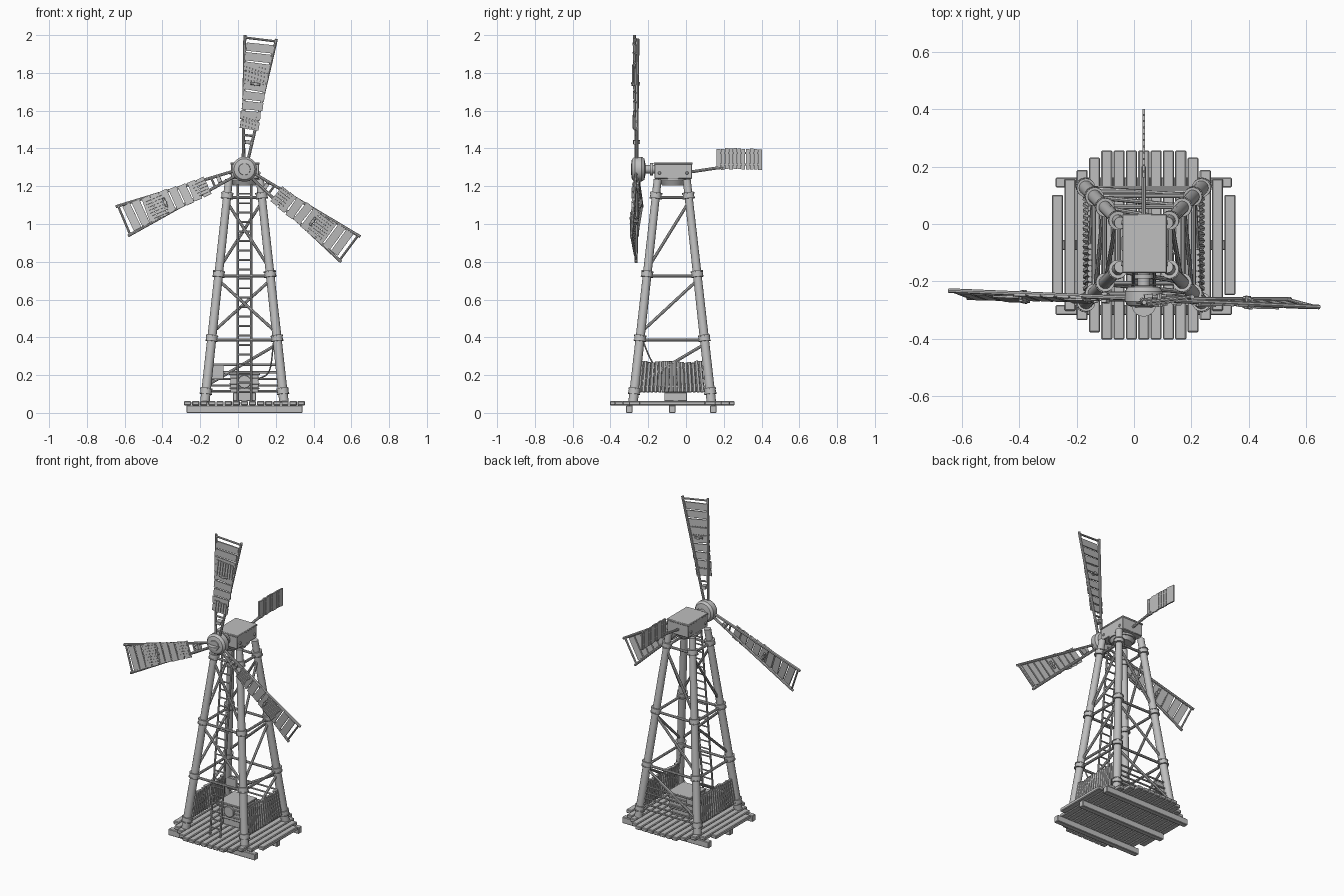
import bpy, bmesh, math, random
from mathutils import Vector, Matrix

random.seed(4)
cube = bpy.data.objects.get("Cube")
if cube:
    bpy.data.objects.remove(cube)

grey = bpy.data.materials.new("weathered grey")
grey.use_nodes = True
grey.diffuse_color = (0.52, 0.52, 0.52, 1)
grey.node_tree.nodes["Principled BSDF"].inputs["Base Color"].default_value = grey.diffuse_color


def rod(bm, a, b, r, sides=8, r2=None):
    a, b = Vector(a), Vector(b)
    d = b - a
    m = Matrix.Translation((a + b) / 2) @ d.to_track_quat("Z", "Y").to_matrix().to_4x4()
    bmesh.ops.create_cone(bm, cap_ends=True, segments=sides, radius1=r,
                          radius2=r if r2 is None else r2, depth=d.length, matrix=m)


def box(bm, center, size, rot=None):
    m = Matrix.Translation(center) @ (rot or Matrix()) @ Matrix.Diagonal((*size, 1))
    bmesh.ops.create_cube(bm, size=1, matrix=m)


def finish(bm, name, bevel=0, smooth=True):
    mesh = bpy.data.meshes.new(name)
    bm.to_mesh(mesh)
    bm.free()
    mesh.materials.append(grey)
    ob = bpy.data.objects.new(name, mesh)
    bpy.context.collection.objects.link(ob)
    if bevel:
        mod = ob.modifiers.new("bevel", "BEVEL")
        mod.width, mod.segments = bevel, 1
    if smooth:
        bpy.ops.object.select_all(action="DESELECT")
        ob.select_set(True)
        bpy.context.view_layer.objects.active = ob
        bpy.ops.object.shade_smooth_by_angle(angle=math.radians(40))
    return ob


CX, CY, Z0, Z1 = 0.034, -0.073, 0.06, 1.235


def corner(sx, sy, z):
    """Point on a tower face; sx and sy of +-1 give the leg axes."""
    t = (z - Z0) / (Z1 - Z0)
    return Vector((CX + sx * (0.209 - 0.127 * t), CY + sy * (0.207 - 0.13 * t), z))


# Deck: joists across, planks front to back, shorter at the sides
bm = bmesh.new()
for y in (-0.3, -0.073, 0.145):
    box(bm, (CX, y, 0.02), (0.615, 0.034, 0.04))
finish(bm, "deck_joists", 0.003, False)
bm = bmesh.new()
halves = [0.33, 0.33, 0.33, 0.33, 0.305, 0.262, 0.23, 0.175]
for i in range(-7, 8):
    box(bm, (CX + i * 0.043, CY, 0.051), (0.039, 2 * halves[abs(i)], 0.023))
finish(bm, "deck_planks", 0.004, False)

# Legs with collars
LEGS = [(-1, -1), (1, -1), (1, 1), (-1, 1)]
LEVELS = [0.115, 0.395, 0.735, 1.15]
bm = bmesh.new()
for s in LEGS:
    rod(bm, corner(*s, Z0), corner(*s, Z1), 0.025, 16, 0.021)
finish(bm, "tower_legs")
bm = bmesh.new()
for s in LEGS:
    for z in LEVELS:
        rod(bm, corner(*s, z - 0.013), corner(*s, z + 0.013), 0.03, 16)
        for dz in (-0.013, 0.013):
            rod(bm, corner(*s, z + dz - 0.003), corner(*s, z + dz + 0.003), 0.033, 16)
finish(bm, "leg_collars")

# Horizontal girts and diagonal braces
bm = bmesh.new()
for z in LEVELS[1:]:
    for i in range(4):
        rod(bm, corner(*LEGS[i], z - 0.01), corner(*LEGS[i - 1], z - 0.01), 0.008)
finish(bm, "horizontal_girts")
bm = bmesh.new()
for k, (lo, hi) in enumerate(zip(LEVELS, LEVELS[1:])):
    lo, hi = lo + 0.03, hi - 0.03
    for sx in (-1, 1):
        rod(bm, corner(sx, -1, lo), corner(sx, 1, hi), 0.008)
    rod(bm, corner(-1, 1, lo), corner(1, 1, hi), 0.008)
    if k:
        rod(bm, corner(1, -1, lo), corner(-1, -1, hi), 0.008)
finish(bm, "diagonal_braces")

# Ladder leaning along the front face
bm = bmesh.new()
lean = lambda x, z: Vector((x, corner(0, -1, z).y, z))
for x in (CX - 0.036, CX + 0.036):
    rod(bm, lean(x, 0.06), lean(x, 1.21), 0.006)
for i in range(22):
    z = 0.11 + i * 0.05
    rod(bm, lean(CX - 0.036, z), lean(CX + 0.036, z), 0.005, 6)
finish(bm, "ladder")

# Picket fences at the sides, horizontal rails at the back
bm = bmesh.new()
for sx in (-1, 1):
    for i in range(17):
        t = -0.86 + i * 1.66 / 16
        h = 0.27 + random.uniform(-0.008, 0.006)
        rod(bm, corner(sx, t, 0.11), corner(sx, t, h), 0.0105, 6)
    for z in (0.14, 0.24):
        rod(bm, corner(sx, -1, z), corner(sx, 1, z), 0.006, 6)
finish(bm, "side_fences")
bm = bmesh.new()
for z in (0.115, 0.145, 0.18, 0.215, 0.255):
    rod(bm, corner(-1, 1, z), corner(1, 1, z), 0.006, 6)
box(bm, (-0.11, 0.1, 0.215), (0.065, 0.015, 0.07))
finish(bm, "back_rails")

# Pump unit on the deck
bm = bmesh.new()
box(bm, (CX, -0.055, 0.085), (0.12, 0.12, 0.045))
box(bm, (CX, -0.055, 0.155), (0.15, 0.15, 0.095))
box(bm, (CX, -0.055, 0.207), (0.165, 0.165, 0.012))
for z in (0.13, 0.155, 0.18):
    box(bm, (CX, -0.055, z), (0.158, 0.158, 0.008))
rod(bm, (CX, -0.145, 0.165), (CX, -0.13, 0.165), 0.035, 16)
finish(bm, "pump_unit", 0.002)

# Hose from a front leg to the pump
curve = bpy.data.curves.new("hose", "CURVE")
curve.dimensions = "3D"
curve.bevel_depth, curve.bevel_resolution = 0.004, 1
sp = curve.splines.new("NURBS")
path = [(0.19, -0.23, 0.39), (0.18, -0.2, 0.3), (0.175, -0.15, 0.21), (0.14, -0.09, 0.19), (0.1, -0.06, 0.18)]
sp.points.add(len(path) - 1)
for p, co in zip(sp.points, path):
    p.co = (*co, 1)
sp.use_endpoint_u = True
curve.materials.append(grey)
bpy.context.collection.objects.link(bpy.data.objects.new("hose", curve))

# Gearbox on a turntable
bm = bmesh.new()
rod(bm, (CX, -0.068, 1.205), (CX, -0.068, 1.228), 0.06, 24, 0.072)
rod(bm, (CX, -0.068, 1.228), (CX, -0.068, 1.242), 0.08, 24)
finish(bm, "turntable")
bm = bmesh.new()
box(bm, (CX + 0.003, -0.068, 1.282), (0.15, 0.2, 0.085))
box(bm, (CX + 0.003, -0.068, 1.32), (0.156, 0.206, 0.012))
for sx in (-1, 1):
    for y in (-0.14, 0.005):
        rod(bm, (CX + sx * 0.07, y, 1.27), (CX + 0.003 + sx * 0.082, y, 1.27), 0.009)
finish(bm, "gearbox", 0.003)

# Shaft and rounded hub
HUB = Vector((0.034, -0.262, 1.29))
bm = bmesh.new()
rod(bm, (CX, -0.23, 1.29), (CX, -0.16, 1.29), 0.022, 16)
rod(bm, (CX, -0.19, 1.29), (CX, -0.176, 1.29), 0.034, 16)
profile = [(-0.215, 0.03), (-0.22, 0.055), (-0.235, 0.066), (-0.27, 0.066), (-0.285, 0.055),
           (-0.288, 0.046), (-0.28, 0.043), (-0.28, 0.034), (-0.292, 0.03)]
for (ya, ra), (yb, rb) in zip(profile, profile[1:]):
    rod(bm, (CX, ya, 1.29), (CX, yb, 1.29), ra, 28, rb)
finish(bm, "shaft_and_hub")

# Tail boom and slatted vane
bm = bmesh.new()
rod(bm, (CX, 0.02, 1.275), (CX, 0.2, 1.302), 0.008)
for z in (1.315, 1.375):
    rod(bm, (CX, 0.165, z), (CX, 0.4, z), 0.005, 6)
for i in range(11):
    box(bm, (CX, 0.172 + i * 0.022, 1.343 + random.uniform(-0.004, 0.004)),
        (0.009, 0.019, 0.11))
finish(bm, "tail_vane")


# Blade built along +z from the hub centre, then turned into place
def half_width(r):
    return 0.014 + (r - 0.06) * 0.11


def make_blade(name, angle):
    bm = bmesh.new()
    for s in (-1, 1):
        rod(bm, (s * half_width(0.05), 0, 0.05), (s * half_width(0.705), 0, 0.705), 0.008)
    for r in (0.14, 0.18, 0.692):
        rod(bm, (-half_width(r), 0, r), (half_width(r), 0, r), 0.006)
    # cross planks, slightly irregular
    for i in range(9):
        r = 0.235 + i * 0.0515
        w = 2 * half_width(r) + 0.034 - i * 0.006
        box(bm, (random.uniform(-0.004, 0.004), -0.006, r), (w, 0.008, 0.044),
            Matrix.Rotation(random.uniform(-0.05, 0.05), 4, "Y"))
    # ribbed patches
    for r, h, n in ((0.25, 0.07, 5), (0.5, 0.1, 7)):
        for k in range(n):
            x = (k - (n - 1) / 2) * 0.0165
            box(bm, (x, -0.012, r), (0.012, 0.008, h + random.uniform(-0.008, 0.008)))
    # clamp and root bracket
    for y in (-0.018, 0.01):
        rod(bm, (-0.025, y, 0.455), (0.025, y, 0.455), 0.007, 6)
    rod(bm, (0, -0.025, 0.455), (0, 0.02, 0.455), 0.01)
    box(bm, (0, 0, 0.145), (0.03, 0.035, 0.02))
    ob = finish(bm, name)
    ob.matrix_world = (Matrix.Translation(HUB) @ Matrix.Rotation(math.radians(-1.5), 4, "Z")
                       @ Matrix.Rotation(math.radians(angle), 4, "Y")
                       @ Matrix.Rotation(math.radians(8), 4, "Z"))


for name, angle in (("upper_blade", 7), ("left_blade", 127), ("right_blade", 247)):
    make_blade(name, angle)
